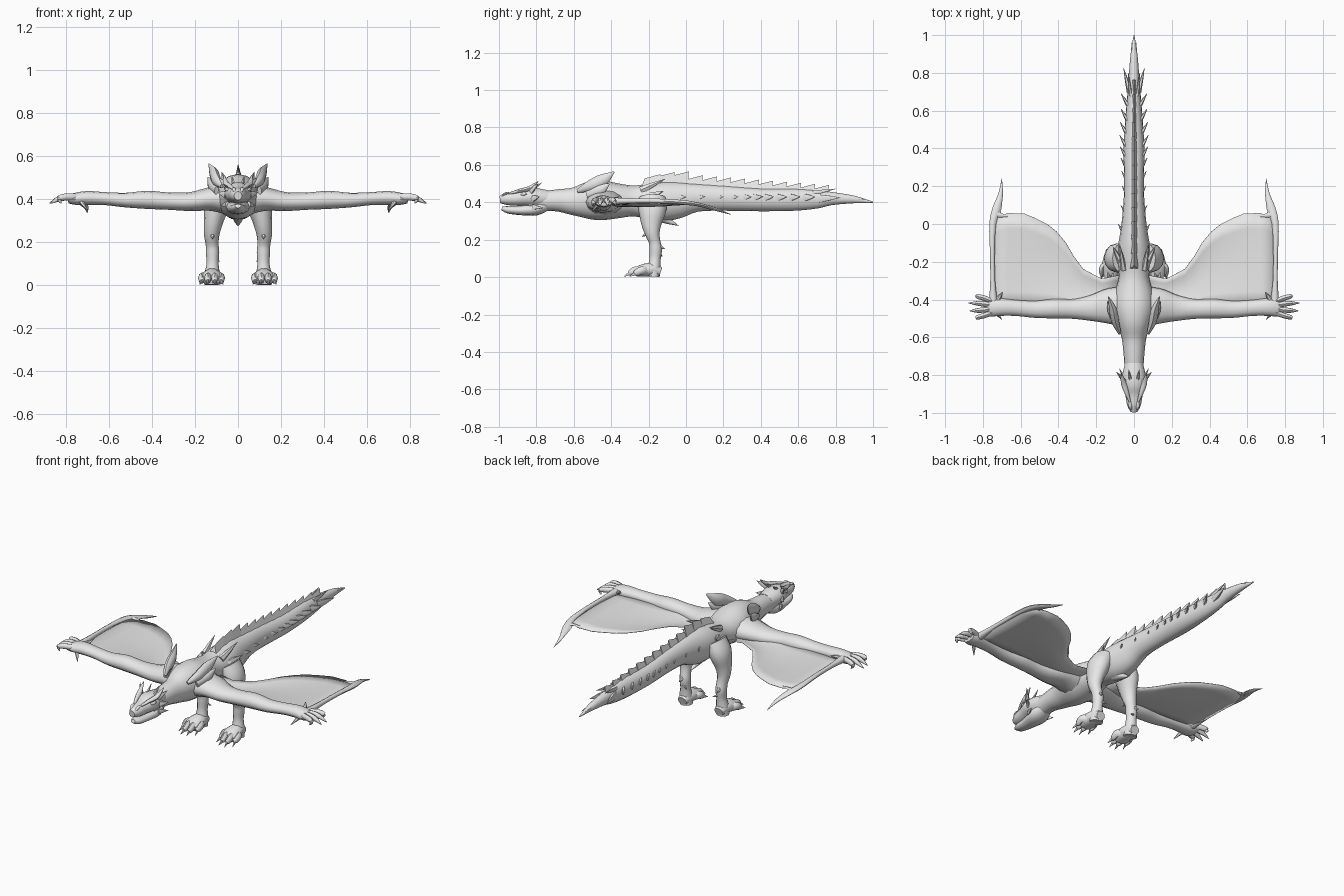
import bpy, bmesh, math
from mathutils import Vector

grey = bpy.data.materials.new("light grey")
grey.diffuse_color = (0.8, 0.8, 0.8, 1)


def finish(name, bm, mirror=False, angle=50):
    bmesh.ops.recalc_face_normals(bm, faces=bm.faces)
    me = bpy.data.meshes.new(name)
    bm.to_mesh(me)
    bm.free()
    me.materials.append(grey)
    ob = bpy.data.objects.new(name, me)
    bpy.context.collection.objects.link(ob)
    if mirror:
        ob.modifiers.new("mirror", "MIRROR").use_mirror_merge = False
    bpy.ops.object.select_all(action='DESELECT')
    ob.select_set(True)
    bpy.context.view_layer.objects.active = ob
    bpy.ops.object.shade_smooth_by_angle(angle=math.radians(angle))
    return ob


def smooth(pts, k):
    """Catmull-Rom interpolation of position and radii."""
    out = []
    for i in range(len(pts) - 1):
        a, b, c, d = (pts[max(0, min(len(pts) - 1, i + j))] for j in (-1, 0, 1, 2))
        for s in range(k):
            t = s / k
            out.append([0.5 * (2 * q + (r - p) * t + (2 * p - 5 * q + 4 * r - w) * t * t
                               + (3 * q - p - 3 * r + w) * t ** 3)
                        for p, q, r, w in zip(a, b, c, d)])
    return out + [list(pts[-1])]


def tube(bm, pts, n=10, k=3, up=(0, 0, 1)):
    """Skin through points (x, y, z, half width, half height)."""
    pts = smooth(pts, k)
    pos = [Vector(p[:3]) for p in pts]
    rings = []
    for i, p in enumerate(pts):
        t = (pos[min(i + 1, len(pos) - 1)] - pos[max(i - 1, 0)]).normalized()
        side = Vector(up).cross(t).normalized()
        top = t.cross(side)
        rings.append([bm.verts.new(pos[i] + side * max(p[3], .001) * math.cos(a)
                                   + top * max(p[4], .001) * math.sin(a))
                      for a in (2 * math.pi * j / n for j in range(n))])
    for r, q in zip(rings, rings[1:]):
        for j in range(n):
            bm.faces.new((r[j], r[(j + 1) % n], q[(j + 1) % n], q[j]))
    bm.faces.new(rings[0])
    bm.faces.new(rings[-1])


def part(name, paths, mirror=False, n=10, k=3, up=(0, 0, 1)):
    bm = bmesh.new()
    for p in paths:
        tube(bm, p, n, k, up)
    return finish(name, bm, mirror)


def spike(base, tip, w, h):
    """Tapering path from base to tip."""
    m = [b + (t - b) * .5 for b, t in zip(base, tip)]
    return [(*base, w, h), (*m, w * .6, h * .6), (*tip, .001, .001)]


# Torso, neck and tail in one skin: y, bottom, top, half width
spine = [(-.84, .36, .45, .045), (-.76, .355, .46, .05), (-.68, .35, .47, .056),
         (-.60, .33, .48, .066), (-.52, .31, .51, .09), (-.44, .305, .515, .108),
         (-.36, .315, .50, .10), (-.28, .325, .49, .08), (-.20, .31, .50, .088),
         (-.12, .30, .51, .085), (-.04, .315, .51, .072), (.06, .35, .50, .06),
         (.20, .355, .49, .052), (.40, .352, .475, .055), (.58, .355, .473, .044),
         (.70, .367, .465, .034), (.78, .385, .455, .028), (.90, .395, .435, .018),
         (1.0, .397, .403, .002)]
part("body", [[(0, y, (a + b) / 2, w, (b - a) / 2) for y, a, b, w in spine]], n=16)

# Head with separate jaw
part("upper_head", [[(0, -.995, .415, .018, .02), (0, -.96, .418, .036, .033),
                     (0, -.90, .42, .047, .04), (0, -.85, .427, .062, .05),
                     (0, -.80, .425, .062, .052), (0, -.74, .42, .048, .045)]], n=14)
part("jaw", [[(0, -.985, .368, .014, .01), (0, -.95, .36, .032, .02),
              (0, -.88, .357, .042, .026), (0, -.80, .365, .056, .035),
              (0, -.74, .39, .04, .03)]], n=12)
part("brow", [[(.022, -.94, .448, .006, .006), (.04, -.89, .462, .012, .01),
               (.056, -.84, .474, .014, .012), (.066, -.79, .512, .002, .002)]], True, 8)
part("nostril", [[(.014, -.985, .43, .004, .004), (.02, -.965, .447, .009, .007),
                  (.022, -.93, .448, .003, .003)]], True, 8)
part("eye", [[(.043, -.885, .442, .003, .003), (.052, -.87, .444, .007, .009),
              (.06, -.85, .446, .003, .003)]], True, 8)
part("head_horns", [spike((.052, -.83, .46), (.09, -.79, .50), .012, .018),
                    spike((.055, -.82, .42), (.092, -.785, .43), .012, .02),
                    spike((.05, -.82, .375), (.078, -.765, .37), .01, .016),
                    spike((.02, -.82, .47), (.028, -.77, .505), .009, .01)], True, 6)

# Shoulder crests: curved horns rising backwards
part("shoulder_crests", [
    [(.075, -.58, .46, .008, .01), (.098, -.52, .485, .02, .028),
     (.112, -.45, .515, .02, .035), (.135, -.385, .562, .002, .004)],
    [(.10, -.53, .44, .01, .02), (.122, -.46, .465, .018, .03), (.14, -.41, .50, .002, .003)]],
    True, 8)
part("hip_spikes", [spike((.055, -.24, .465), (.075, -.11, .525), .018, .022),
                    spike((.07, -.20, .43), (.112, -.12, .46), .018, .022)], True, 6)
part("belly_spike", [spike((0, -.16, .33), (0, -.04, .275), .035, .03)], n=8)

# Arms, wrists and wing fingers
part("arm", [[(.04, -.435, .40, .105, .075), (.13, -.435, .40, .095, .055),
              (.22, -.445, .388, .07, .044), (.32, -.45, .39, .052, .04),
              (.42, -.448, .396, .052, .042), (.52, -.452, .395, .045, .034),
              (.62, -.445, .402, .042, .03), (.70, -.44, .405, .046, .032),
              (.76, -.44, .40, .05, .027), (.79, -.44, .395, .042, .015)]], True, 12)
part("hand_fingers", [
    [(.74, -.44 + d * .45, .405, .015, .018), (.79, -.44 + d * .8, .41, .014, .016),
     (.83, -.44 + d, .402, .012, .014), (.85 + e, -.44 + d * 1.1, .38, .002, .002)]
    for d, e in ((-.055, -.03), (-.018, .02), (.02, .025), (.058, -.03))], True, 8)
part("thumb_claws", [spike((.73, -.47, .39), (.70, -.505, .35), .012, .012),
                     spike((.72, -.40, .41), (.695, -.36, .43), .014, .014)], True, 6)
part("wing_finger", [[(.745, -.42, .405, .024, .022), (.748, -.30, .408, .013, .014),
                      (.75, -.14, .407, .013, .012), (.748, 0, .398, .018, .012),
                      (.728, .08, .385, .022, .01), (.706, .16, .362, .012, .008),
                      (.70, .24, .335, .001, .001)]], True, 8)
part("wing_claws", [spike((.725, .05, .392), (.665, .04, .395), .016, .008),
                    spike((.715, .06, .385), (.695, .15, .365), .01, .006)], True, 6)

# Wing membrane: sheet from the arm to a curved trailing edge
edge = [(.07, -.27), (.17, -.29), (.22, -.265), (.27, -.238), (.32, -.17), (.36, -.10),
        (.41, -.04), (.46, 0), (.52, .03), (.58, .055), (.67, .058), (.75, .02)]
bm = bmesh.new()
rows = []
for x, y in edge:
    row = []
    for j in range(7):
        t = j / 6
        sag = -.018 * math.sin(math.pi * t) * min(1, (.75 - x) / .3)
        row.append(bm.verts.new((x, -.44 + (y + .44) * t, .40 - .008 * t + sag)))
    rows.append(row)
for a, b in zip(rows, rows[1:]):
    for j in range(6):
        bm.faces.new((a[j], b[j], b[j + 1], a[j + 1]))
wing = finish("wing_membrane", bm, True)
wing.modifiers.new("thickness", "SOLIDIFY").thickness = .003

# Legs: thigh to ankle, then foot, toes and claws
part("leg", [[(.07, -.18, .42, .05, .075), (.10, -.18, .36, .056, .075),
              (.115, -.185, .29, .044, .056), (.122, -.18, .235, .036, .04),
              (.12, -.168, .19, .03, .031), (.118, -.162, .15, .031, .034),
              (.118, -.165, .10, .028, .03), (.12, -.17, .05, .036, .034),
              (.12, -.175, .004, .038, .034)]], True, 12, up=(0, 1, 0))
part("foot", [[(.12, -.135, .028, .028, .025), (.12, -.18, .04, .042, .038),
               (.122, -.23, .036, .05, .034), (.124, -.27, .026, .045, .024)]], True, 10)
toes = [(.078, -.265), (.108, -.295), (.14, -.295), (.168, -.265)]
part("toes", [[(.122 + (x - .122) * .6, -.21, .034, .016, .024), (x, y + .03, .036, .017, .022),
               (x, y, .023, .014, .018), (x, y - .012, .018, .008, .01)] for x, y in toes],
     True, 8)
part("toe_claws", [spike((x, y, .022), (x + (x - .122) * .2, y - .038, .003), .008, .012)
                   for x, y in toes], True, 6)
part("leg_spurs", [spike((.12, -.145, .165), (.125, -.112, .15), .016, .016),
                   spike((.13, -.15, .13), (.084, -.125, .11), .012, .012),
                   spike((.12, -.20, .24), (.118, -.235, .215), .016, .016)], True, 6)

# Overlapping dorsal plates, each a thin wedge
bm = bmesh.new()
for i in range(13):
    y = -.24 + i * .075
    top = .55 + .02 * math.exp(-((y + .12) / .06) ** 2) - .075 * max(0, y + .1)
    w = .026 - .001 * i
    low = .48 - .045 * max(0, y)
    v = [bm.verts.new(p) for p in ((-w, y, low), (w, y, low), (w * .7, y + .1, low),
                                   (-w * .7, y + .1, low), (0, y + .02, top - .022),
                                   (0, y + .105, top))]
    for f in ((0, 1, 2, 3), (0, 4, 1), (1, 4, 5, 2), (2, 5, 3), (3, 5, 4, 0)):
        bm.faces.new([v[j] for j in f])
finish("dorsal_plates", bm, angle=20)

# Side spikes along the tail and the blade cluster at its end
part("tail_spikes", [spike((w - .018, y - .06, .425), (w + .018, y, .43), .012, .024)
                     for y, w in ((-.0, .066), (.1, .052), (.2, .045), (.28, .048),
                                  (.35, .052), (.41, .056), (.47, .058), (.54, .056),
                                  (.61, .052), (.69, .05))], True, 6)
part("tail_blades", [spike((.024, .70, .42), (.055, .825, .425), .015, .026),
                     spike((.018, .68, .45), (.03, .80, .472), .01, .014),
                     spike((.012, .76, .425), (.012, .96, .415), .012, .022)], True, 6)
